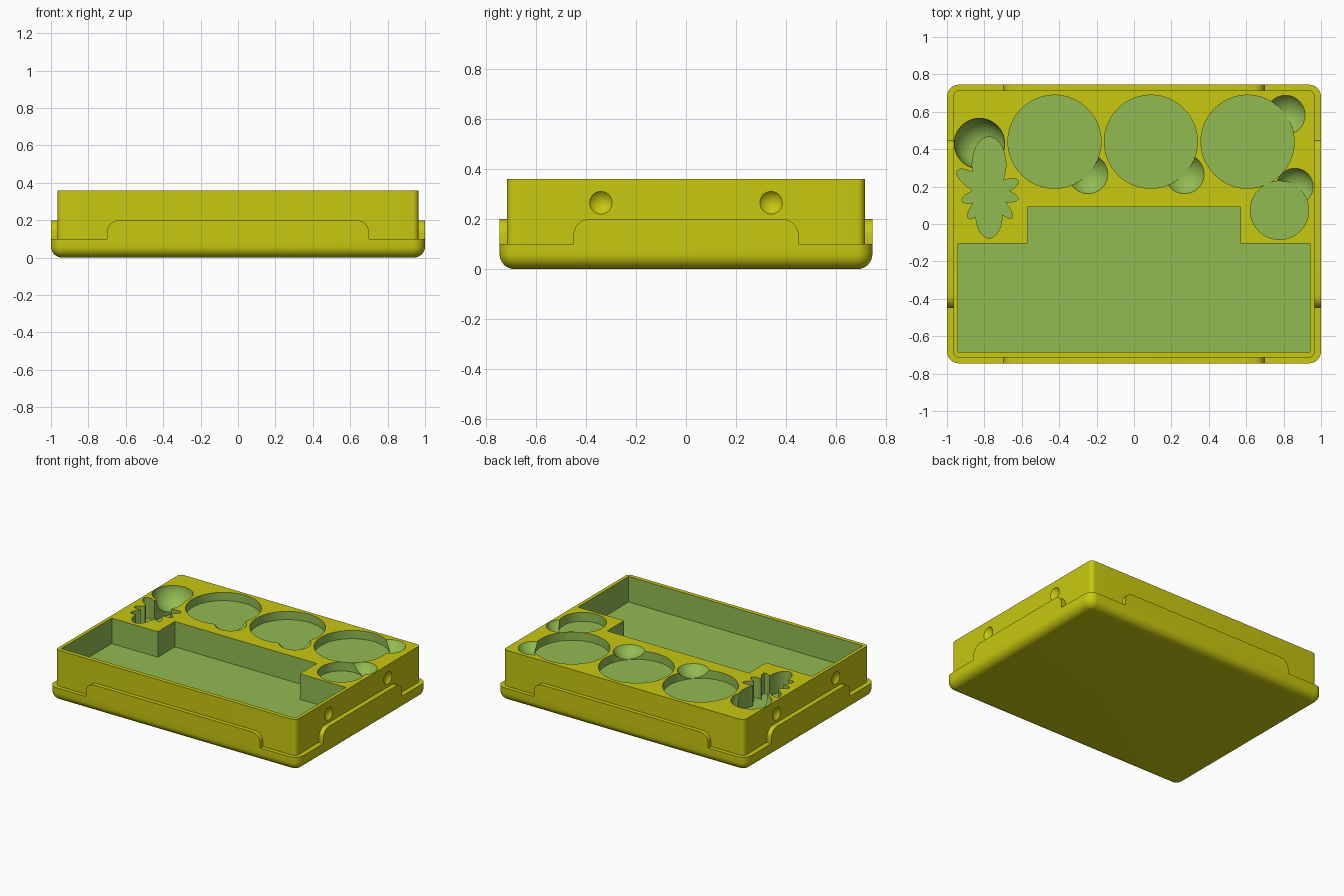
import bpy, bmesh
from math import sin, cos, pi, radians
from mathutils import Matrix, Vector

if "Cube" in bpy.data.objects:
    bpy.data.objects.remove(bpy.data.objects["Cube"], do_unlink=True)


def material(name, rgb):
    m = bpy.data.materials.new(name)
    m.use_nodes = True
    m.diffuse_color = (*rgb, 1)
    m.node_tree.nodes["Principled BSDF"].inputs["Base Color"].default_value = (*rgb, 1)
    return m


MATS = [material("mustard_yellow", (0.578, 0.578, 0.005)),
        material("soft_green", (0.288, 0.497, 0.084))]
YELLOW, GREEN = 0, 1
TOP = 0.36


def finish(name, bm, colour):
    bmesh.ops.recalc_face_normals(bm, faces=bm.faces)
    for f in bm.faces:
        f.material_index = colour
    me = bpy.data.meshes.new(name)
    bm.to_mesh(me)
    bm.free()
    for m in MATS:
        me.materials.append(m)
    ob = bpy.data.objects.new(name, me)
    bpy.context.collection.objects.link(ob)
    return ob


def loft(name, rings, colour=YELLOW, matrix=None):
    """Closed solid through a stack of (outline, height) rings."""
    bm = bmesh.new()
    loops = [[bm.verts.new((x, y, z)) for x, y in pts] for pts, z in rings]
    n = len(loops[0])
    for a, b in zip(loops, loops[1:]):
        for i in range(n):
            j = (i + 1) % n
            bm.faces.new((a[i], a[j], b[j], b[i]))
    bm.faces.new(loops[0][::-1])
    bm.faces.new(loops[-1])
    if matrix:
        bm.transform(matrix)
    return finish(name, bm, colour)


def arc(cx, cy, r, start, end, steps):
    angles = [radians(start + (end - start) * i / steps) for i in range(steps + 1)]
    return [(cx + r * cos(a), cy + r * sin(a)) for a in angles]


def rounded_rect(hx, hy, r):
    pts = []
    for k, (sx, sy) in enumerate([(1, 1), (-1, 1), (-1, -1), (1, -1)]):
        pts += arc(sx * (hx - r), sy * (hy - r), r, 90 * k, 90 * k + 90, 8)
    return pts


def pocket(pts, depth):
    return loft("pocket_cutter", [(pts, TOP - depth), (pts, TOP + 0.1)], GREEN)


def cap_cutter(centre, outward, rim, depth, colour):
    """Ball that leaves a bowl of the given rim radius and depth in a flat face."""
    r = (rim * rim + depth * depth) / (2 * depth)
    bm = bmesh.new()
    bmesh.ops.create_uvsphere(bm, u_segments=64, v_segments=48, radius=r)
    bm.transform(Matrix.Translation(Vector(centre) + Vector(outward) * (r - depth)))
    return finish("bowl_cutter", bm, colour)


def leaf_outline(cx, cy):
    """Outer edge of elliptical lobes that all grow from one point."""
    lobes = [(0, 0.295, 0.09), (0, -0.245, 0.07), (-0.17, 0.115, 0.04),
             (-0.145, -0.045, 0.03), (-0.11, -0.14, 0.03), (0.157, 0.06, 0.032),
             (0.155, -0.036, 0.03), (0.122, -0.138, 0.03)]
    pts = []
    for i in range(180):
        t = 2 * pi * i / 180
        d = Vector((cos(t), sin(t)))
        best = 0.095
        for x, y, b in lobes:
            tip = Vector((x, y))
            a = tip.length / 2
            c = d.dot(tip.normalized())
            if c > 0:
                best = max(best, 2 * a * b * b * c / (b * b * c * c + a * a * (1 - c * c)))
        pts.append((cx + best * d.x, cy + best * d.y))
    return pts


# Base plate with rounded lower edge
f = 0.06
rings = []
for i in range(9):
    a = pi / 2 * i / 8
    inset = f * (1 - sin(a))
    rings.append((rounded_rect(1 - inset, 0.745 - inset, 0.065 - inset), f * (1 - cos(a))))
rings.append((rounded_rect(1, 0.745, 0.065), 0.1))
parts = [loft("base_plate", rings)]

# Raised tabs along the middle of each side
for k, (side, half, outer) in enumerate([("front", 0.7, 0.745), ("right", 0.45, 1.0),
                                         ("back", 0.7, 0.745), ("left", 0.45, 1.0)]):
    r = 0.065
    profile = ([(-half, 0.1), (half, 0.1)] + arc(half - r, 0.2 - r, r, 0, 90, 8)
               + arc(r - half, 0.2 - r, r, 90, 180, 8))
    turn = Matrix.Rotation(k * pi / 2, 4, "Z") @ Matrix.Rotation(pi / 2, 4, "X")
    parts.append(loft(side + "_tab", [(profile, outer - 0.042), (profile, outer)],
                      YELLOW, turn))

# Upper tray block
outline = rounded_rect(0.965, 0.715, 0.03)
tray = loft("tray_block", [(outline, 0.05), (outline, TOP)])
parts.append(tray)

# Large stepped pocket
right_half = [(0.94, -0.685), (0.94, -0.105), (0.57, -0.105), (0.57, 0.09)]
cutters = [pocket(right_half + [(-x, y) for x, y in right_half[::-1]], 0.185)]

# Round pockets, each with a finger scoop on its rim
for x, y, r, sx, sy, sr, depth in [(-0.425, 0.44, 0.249, -0.245, 0.267, 0.105, 0.06),
                                   (0.09, 0.44, 0.249, 0.27, 0.267, 0.105, 0.06),
                                   (0.607, 0.44, 0.249, 0.81, 0.583, 0.105, 0.06),
                                   (0.778, 0.073, 0.156, 0.86, 0.2, 0.098, 0.065)]:
    cutters.append(pocket(arc(x, y, r, 0, 356.25, 95), depth))
    cutters.append(cap_cutter((sx, sy, TOP), (0, 0, 1), sr, depth - 0.002, GREEN))

# Leaf pocket and its scoop
cutters.append(pocket(leaf_outline(-0.775, 0.17), 0.15))
cutters.append(cap_cutter((-0.826, 0.43, TOP), (0, 0, 1), 0.135, 0.13, GREEN))

# Shallow grip dimples on both short sides
for sx in (-1, 1):
    for y in (-0.34, 0.34):
        cutters.append(cap_cutter((sx * 0.965, y, 0.265), (sx, 0, 0), 0.045, 0.02, YELLOW))

# Carve the tray
bpy.context.view_layer.objects.active = tray
for c in cutters:
    c.hide_render = True
    mod = tray.modifiers.new("carve", "BOOLEAN")
    mod.operation = "DIFFERENCE"
    mod.solver = "EXACT"
    mod.object = c
    bpy.ops.object.modifier_apply(modifier=mod.name)
for c in cutters:
    bpy.data.objects.remove(c, do_unlink=True)

# Smooth the curved surfaces, keep the edges sharp
bpy.ops.object.select_all(action="DESELECT")
for p in parts:
    p.select_set(True)
bpy.context.view_layer.objects.active = tray
bpy.ops.object.shade_smooth_by_angle(angle=radians(30))
